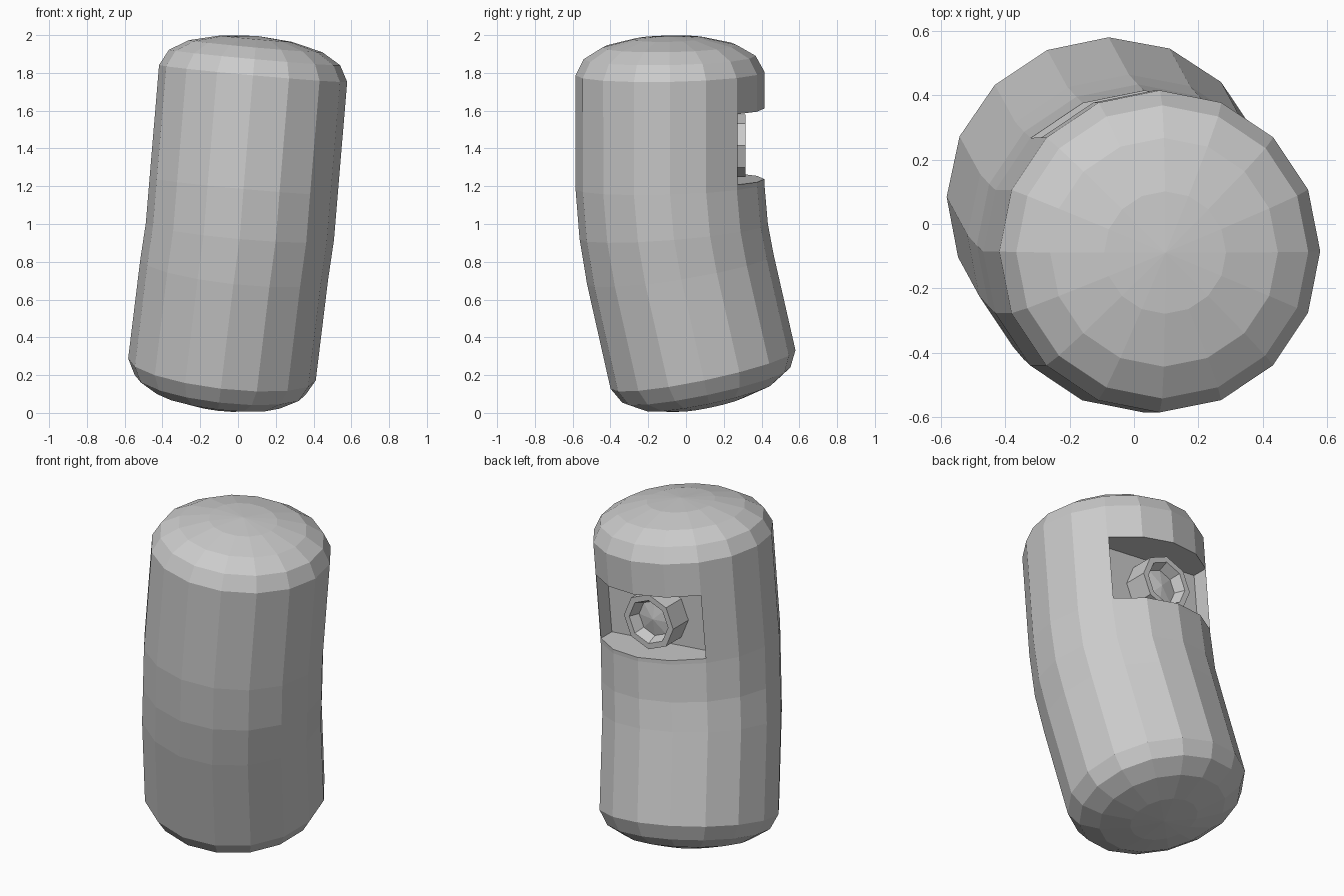
import bpy, bmesh, math
from mathutils import Vector, Matrix

if "Cube" in bpy.data.objects:
    bpy.data.objects.remove(bpy.data.objects["Cube"])

UP = Vector((0, 0, 1))


def skin(name, sides, rings, tip_a, tip_b):
    """Loft rings of (centre, normal, radius), closed by a point at each end."""
    bm = bmesh.new()
    loops = []
    for c, n, r in rings:
        q = UP.rotation_difference(Vector(n).normalized())
        loops.append([bm.verts.new(Vector(c) + q @ Vector((
            r * math.cos(2 * math.pi * i / sides),
            r * math.sin(2 * math.pi * i / sides), 0))) for i in range(sides)])
    a, b = bm.verts.new(tip_a), bm.verts.new(tip_b)
    for i in range(sides):
        j = (i + 1) % sides
        bm.faces.new((a, loops[0][i], loops[0][j]))
        bm.faces.new((b, loops[-1][i], loops[-1][j]))
        for lo, hi in zip(loops, loops[1:]):
            bm.faces.new((lo[i], lo[j], hi[j], hi[i]))
    bmesh.ops.recalc_face_normals(bm, faces=bm.faces)
    me = bpy.data.meshes.new(name)
    bm.to_mesh(me)
    bm.free()
    ob = bpy.data.objects.new(name, me)
    bpy.context.collection.objects.link(ob)
    return ob


# Bent capsule body: spine stations with local axis directions
spine = [((-.085, .09, .23), (.12, -.21, 1)),
         ((-.02, -.03, .76), (.11, -.16, 1)),
         ((.01, -.065, .96), (.09, -.08, 1)),
         ((.03, -.085, 1.2), (.09, -.03, 1)),
         ((.08, -.085, 1.797), (.09, -.02, 1))]
cap = [(.085, .455), (.145, .355), (.185, .19)]  # height, radius
lo_c, lo_n = Vector(spine[0][0]), Vector(spine[0][1]).normalized()
hi_c, hi_n = Vector(spine[-1][0]), Vector(spine[-1][1]).normalized()
rings = [(lo_c - lo_n * h, lo_n, r) for h, r in reversed(cap)]
rings += [(c, n, .5) for c, n in spine]
rings += [(hi_c + hi_n * h, hi_n, r) for h, r in cap]
body = skin("body", 16, rings, lo_c - lo_n * .2, hi_c + hi_n * .2)

# Rear window recess, tilted with the upper body
bpy.ops.mesh.primitive_cube_add(size=1)
cutter = bpy.context.object
cutter.name = "recess_cutter"
cutter.matrix_world = (Matrix.Translation((.045, .47, 1.425))
                       @ Matrix.Rotation(math.radians(5), 4, 'Y')
                       @ Matrix.Diagonal((.70, .60, .375, 1)))
cutter.hide_render = True
cutter.display_type = 'WIRE'
cut = body.modifiers.new("recess", 'BOOLEAN')
cut.operation = 'DIFFERENCE'
cut.solver = 'EXACT'
cut.object = cutter
bpy.context.view_layer.update()
bpy.context.view_layer.objects.active = body
bpy.ops.object.modifier_apply(modifier="recess")
bpy.data.objects.remove(cutter)

# Eight-sided eyepiece tube with a sunken domed lens
Y = (0, 1, 0)
tube = [((.03, .165, 1.415), Y, .165), ((.03, .315, 1.415), Y, .165),
        ((.03, .315, 1.415), Y, .13), ((.03, .255, 1.415), Y, .105)]
skin("eyepiece", 8, tube, (.03, .165, 1.415), (.03, .275, 1.415))
